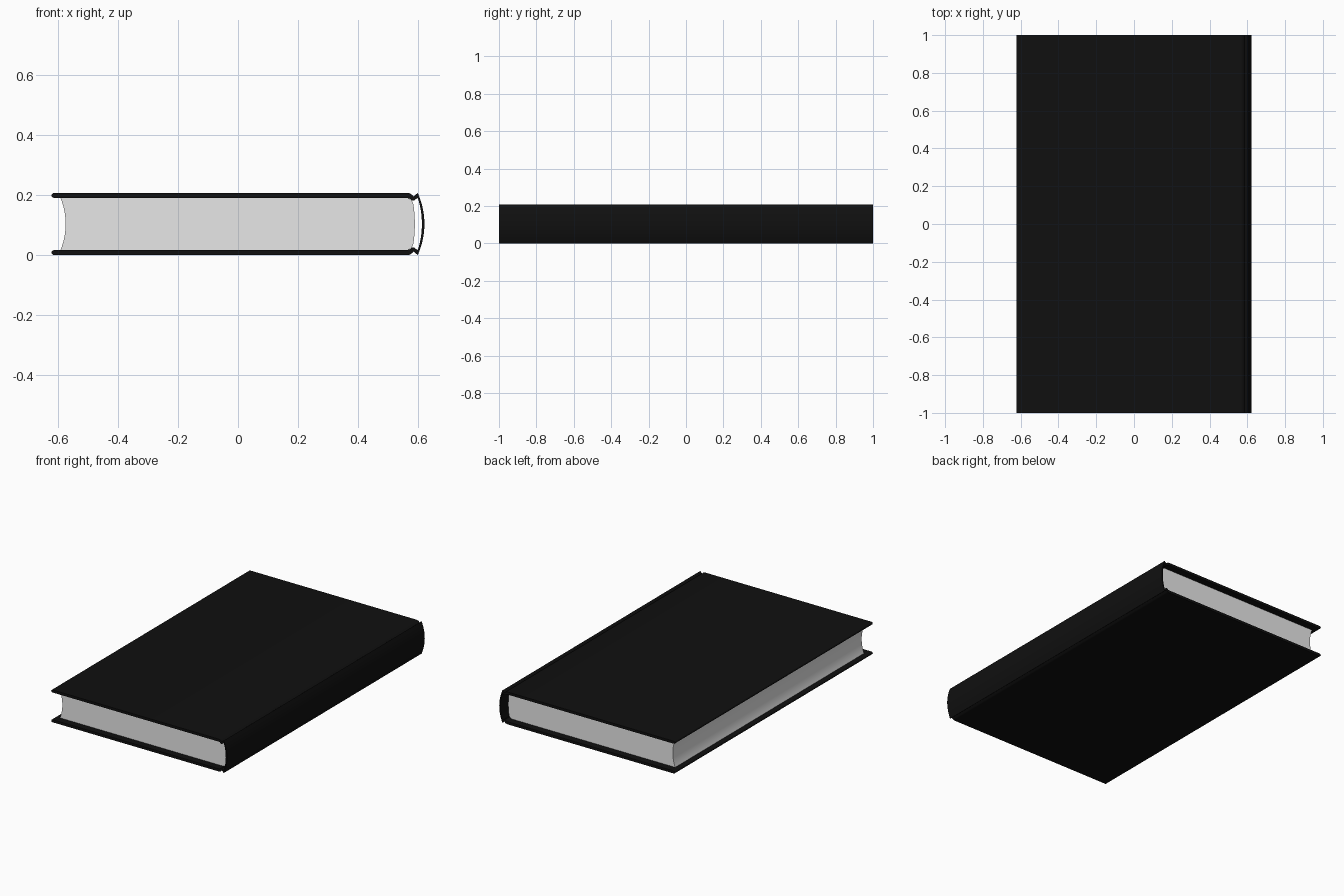
import bpy, bmesh, math

if "Cube" in bpy.data.objects:
    bpy.data.objects.remove(bpy.data.objects["Cube"], do_unlink=True)

MID = 0.1035      # half the thickness of the closed book
BOARD = 0.087     # inner face of each board, measured from the middle


def material(name, rgb):
    mat = bpy.data.materials.new(name)
    mat.use_nodes = True
    colour = (*rgb, 1)
    mat.diffuse_color = colour
    bsdf = next(n for n in mat.node_tree.nodes if n.type == "BSDF_PRINCIPLED")
    bsdf.inputs["Base Color"].default_value = colour
    bsdf.inputs["Roughness"].default_value = 0.8
    return mat


def mirrored(half):
    """Close an upper half outline, which starts and ends on the middle plane."""
    return half + [(x, -z) for x, z in reversed(half[1:-1])]


def extrude_profile(name, outline, half_length, mat):
    bm = bmesh.new()
    verts = [bm.verts.new((x, -half_length, z + MID)) for x, z in outline]
    face = bm.faces.new(verts)
    extruded = bmesh.ops.extrude_face_region(bm, geom=[face])["geom"]
    moved = [g for g in extruded if isinstance(g, bmesh.types.BMVert)]
    bmesh.ops.translate(bm, verts=moved, vec=(0, 2 * half_length, 0))
    bmesh.ops.recalc_face_normals(bm, faces=bm.faces)
    mesh = bpy.data.meshes.new(name)
    bm.to_mesh(mesh)
    bm.free()
    mesh.materials.append(mat)
    obj = bpy.data.objects.new(name, mesh)
    bpy.context.collection.objects.link(obj)
    bpy.ops.object.select_all(action="DESELECT")
    obj.select_set(True)
    bpy.context.view_layer.objects.active = obj
    bpy.ops.object.shade_smooth_by_angle(angle=math.radians(35))
    return obj


def bow(x, depth, height, steps=8):
    """Shallow curve from the middle plane up to (x, height)."""
    return [(x + depth * (1 - (i / steps) ** 2), height * i / steps)
            for i in range(steps + 1)]


cover_black = material("cover black", (0.005, 0.005, 0.005))
paper_white = material("paper white", (0.8, 0.8, 0.8))

# Cover: curved spine, pinched hinges and two boards with rounded fore edges
radius = (MID - BOARD) / 2
rounded_end = []
for i in range(7):
    a = math.pi * (0.5 + i / 6)
    rounded_end.append((-0.614 + radius * math.cos(a), BOARD + radius + radius * math.sin(a)))
outer = bow(0.6, 0.022, MID) + [(0.593, 0.098), (0.586, 0.092), (0.577, 0.1),
                                (0.571, 0.1028), (0.563, MID)]
inner = [(0.563, BOARD), (0.572, 0.085), (0.58, 0.078), (0.587, 0.078),
         (0.593, 0.083)] + bow(0.6, 0.0135, 0.087)[::-1]
# The spine's inner face meets the middle plane, so each side is mirrored separately
upper = outer + rounded_end + inner
lower = [(x, -z) for x, z in reversed(upper[1:-1])]
extrude_profile("cover", upper + lower, 1.0, cover_black)

# Page block: rounded at the spine, hollowed at the fore edge
spine_side = bow(0.585, 0.005, 0.066, 5) + [(0.582, 0.075), (0.576, 0.082), (0.565, BOARD)]
fore_edge = bow(-0.592, 0.017, BOARD)[::-1]
extrude_profile("page_block", mirrored(spine_side + fore_edge), 0.955, paper_white)
